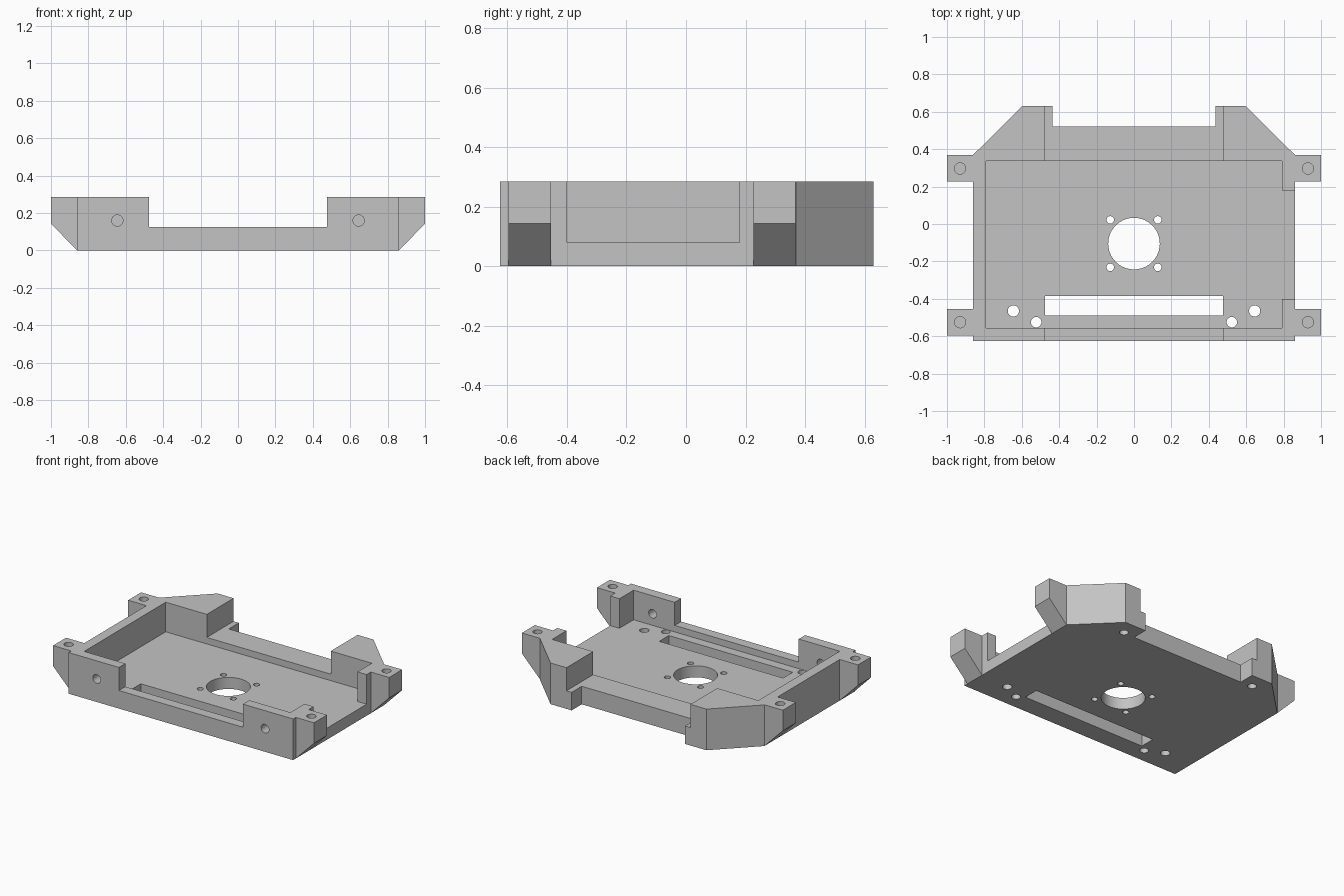
import bpy, bmesh, math
from mathutils import Matrix

if "Cube" in bpy.data.objects:
    bpy.data.objects.remove(bpy.data.objects["Cube"], do_unlink=True)

TOP = 0.285      # wall height
FLOOR = 0.08     # pocket floor height
RIM = 0.125      # lowered rim height

grey = bpy.data.materials.new("plain grey")
grey.use_nodes = True
grey.diffuse_color = (0.55, 0.55, 0.55, 1)
grey.node_tree.nodes["Principled BSDF"].inputs["Base Color"].default_value = grey.diffuse_color


def make_object(name, bm):
    bmesh.ops.recalc_face_normals(bm, faces=bm.faces)
    mesh = bpy.data.meshes.new(name)
    bm.to_mesh(mesh)
    bm.free()
    mesh.materials.append(grey)
    obj = bpy.data.objects.new(name, mesh)
    bpy.context.collection.objects.link(obj)
    return obj


def prism(name, points, shift):
    """Extrude a closed outline of 3D points along a vector."""
    bm = bmesh.new()
    face = bm.faces.new([bm.verts.new(p) for p in points])
    side = bmesh.ops.extrude_face_region(bm, geom=[face])
    moved = [v for v in side["geom"] if isinstance(v, bmesh.types.BMVert)]
    bmesh.ops.translate(bm, verts=moved, vec=shift)
    return make_object(name, bm)


def slab(name, outline, low, high):
    return prism(name, [(x, y, low) for x, y in outline], (0, 0, high - low))


def block(name, x0, x1, y0, y1, low, high):
    return slab(name, [(x0, y0), (x1, y0), (x1, y1), (x0, y1)], low, high)


def drill(x, y, z, radius, length, along_y=False):
    """Round cutter centred on the given point."""
    bm = bmesh.new()
    turn = Matrix.Rotation(math.pi / 2 if along_y else 0, 4, "X")
    bmesh.ops.create_cone(bm, cap_ends=True, segments=40, radius1=radius, radius2=radius,
                          depth=length, matrix=Matrix.Translation((x, y, z)) @ turn)
    return make_object("drill", bm)


def cut(obj, cutters):
    """Subtract the cutters, bake the result and remove them."""
    for cutter in cutters:
        cutter.hide_render = True
        mod = obj.modifiers.new("cut", "BOOLEAN")
        mod.operation = "DIFFERENCE"
        mod.solver = "EXACT"
        mod.object = cutter
    bpy.context.view_layer.update()
    graph = bpy.context.evaluated_depsgraph_get()
    baked = bpy.data.meshes.new_from_object(obj.evaluated_get(graph))
    obj.modifiers.clear()
    obj.data = baked
    for cutter in cutters:
        bpy.data.objects.remove(cutter, do_unlink=True)


# Tray body with bevelled rear corners and a rear recess
half = [(0.86, -0.625), (0.86, 0.37), (0.597, 0.63), (0.435, 0.63), (0.435, 0.52)]
body = slab("tray_body", half + [(-x, y) for x, y in reversed(half)], 0, TOP)

# Pocket, open through the left wall
pocket = slab("pocket", [(-0.79, -0.555), (0.79, -0.555), (0.79, -0.4), (0.95, -0.4),
                         (0.95, 0.18), (0.79, 0.18), (0.79, 0.337), (-0.79, 0.337)], FLOOR, 0.5)
cutters = [
    pocket,
    block("rim_gap", -0.475, 0.475, -1, 1, RIM, 0.6),
    block("cable_slot", -0.475, 0.475, -0.49, -0.385, -0.1, 0.2),
    drill(0, -0.105, 0, 0.138, 0.5),
]
for s in (-1, 1):
    cutters += [
        drill(s * 0.127, 0.022, 0, 0.02, 0.4),          # small holes round the centre
        drill(s * 0.127, -0.232, 0, 0.02, 0.4),
        drill(s * 0.645, -0.465, 0, 0.03, 0.4),         # front floor holes
        drill(s * 0.523, -0.525, 0, 0.028, 0.4),
        drill(s * 0.523, 0.525, 0, 0.028, 0.4),         # blind holes under rear blocks
        drill(s * 0.645, -0.625, 0.16, 0.03, 0.2, True),  # front wall holes
    ]
cut(body, cutters)
parts = [body]

# Four mounting tabs with sloped undersides
for side, s in (("left", 1), ("right", -1)):
    for end, y in (("rear", 0.297), ("front", -0.525)):
        profile = [(0.86, 0), (1, 0.143), (1, TOP), (0.86, TOP)]
        tab = prism(f"{end}_{side}_tab", [(s * x, y - 0.071, z) for x, z in profile], (0, 0.142, 0))
        cut(tab, [drill(s * 0.93, y, TOP, 0.03, 0.3)])
        parts.append(tab)

# Smooth hole walls, keep edges crisp
for obj in bpy.context.view_layer.objects:
    obj.select_set(obj in parts)
bpy.context.view_layer.objects.active = body
bpy.ops.object.shade_smooth_by_angle(angle=math.radians(25))
